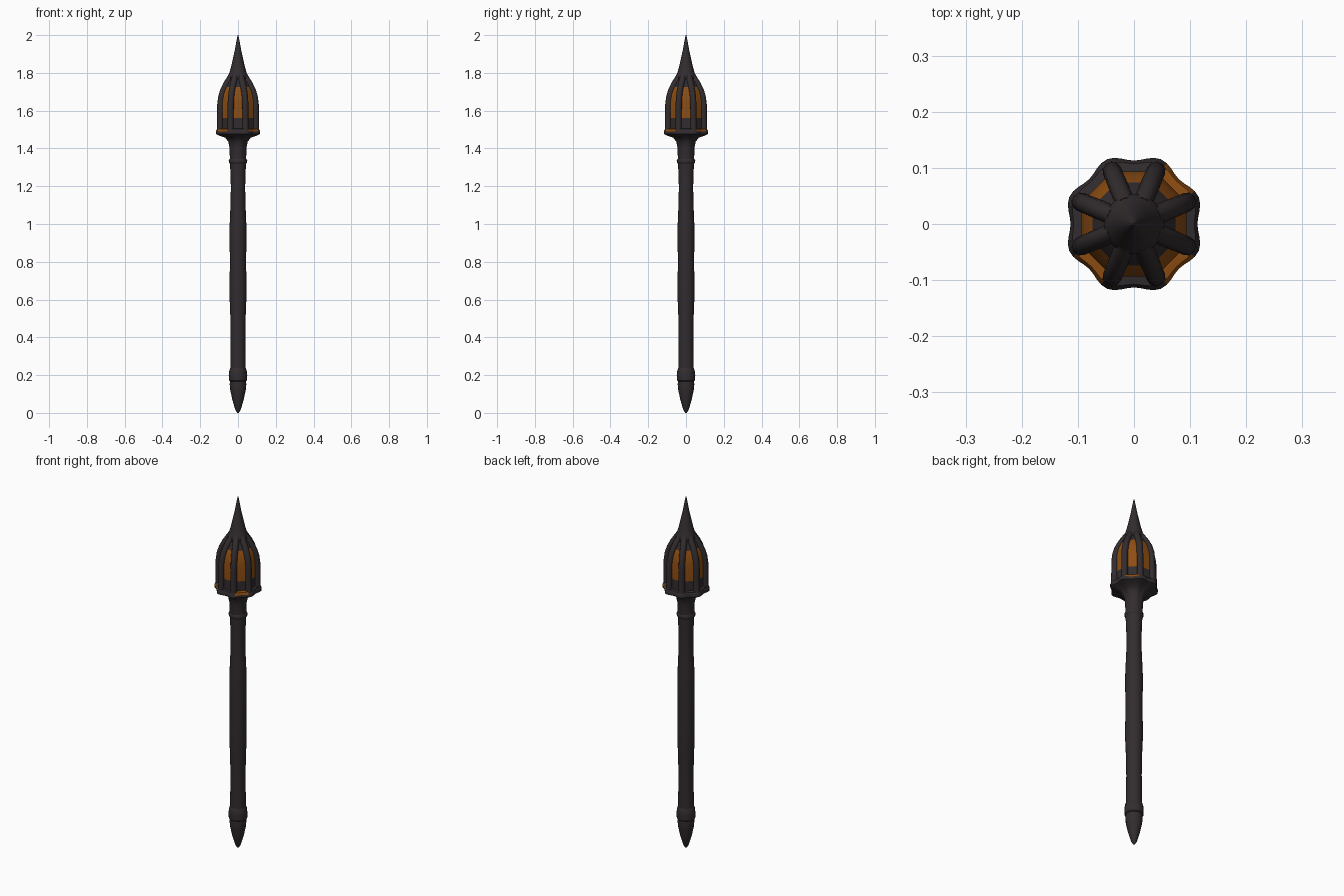
import bpy, bmesh
from math import cos, sin, pi, hypot

if "Cube" in bpy.data.objects:
    bpy.data.objects.remove(bpy.data.objects["Cube"])


def make_material(name, rgb):
    mat = bpy.data.materials.new(name)
    mat.use_nodes = True
    colour = (*rgb, 1.0)
    mat.diffuse_color = colour
    bsdf = mat.node_tree.nodes["Principled BSDF"]
    bsdf.inputs["Base Color"].default_value = colour
    bsdf.inputs["Roughness"].default_value = 0.8
    return mat


iron = make_material("dark iron", (0.032, 0.025, 0.027))
amber = make_material("amber glass", (0.27, 0.075, 0.006))


def smooth(obj, angle):
    bpy.ops.object.select_all(action='DESELECT')
    obj.select_set(True)
    bpy.context.view_layer.objects.active = obj
    bpy.ops.object.shade_smooth_by_angle(angle=angle)


def lathe(name, profile, sides, turn=0.0, lobes=None, is_amber=None, angle=0.7):
    """Revolve (radius, z) points; lobes gives each ring's eight-fold swelling."""
    bm = bmesh.new()
    rings = []
    for i, (r, z) in enumerate(profile):
        swell = lobes[i] if lobes else 0
        ring = []
        for k in range(sides):
            a = 2 * pi * k / sides + turn
            rr = r * (1 - swell * cos(8 * a))
            ring.append(bm.verts.new((rr * cos(a), rr * sin(a), z)))
        rings.append(ring)
    for low, high in zip(rings, rings[1:]):
        for k in range(sides):
            n = (k + 1) % sides
            bm.faces.new((low[k], low[n], high[n], high[k]))
    bm.faces.new(rings[0][::-1])
    bm.faces.new(rings[-1])
    bm.normal_update()
    if is_amber:
        for f in bm.faces:
            f.material_index = int(is_amber(f))
    mesh = bpy.data.meshes.new(name)
    bm.to_mesh(mesh)
    bm.free()
    mesh.materials.append(iron)
    mesh.materials.append(amber)
    obj = bpy.data.objects.new(name, mesh)
    bpy.context.collection.objects.link(obj)
    smooth(obj, angle)
    return obj


# Pointed foot, handle and its rings
lathe("foot_spike", [(0.004, 0), (0.014, 0.015), (0.03, 0.07), (0.041, 0.12),
                     (0.044, 0.15), (0.042, 0.178)], 16)
lathe("foot_ring", [(0.04, 0.165), (0.048, 0.172), (0.049, 0.2), (0.046, 0.225),
                    (0.04, 0.24)], 24)
lathe("handle", [(0.04, 0.17), (0.041, 0.26), (0.039, 0.4), (0.041, 0.52),
                 (0.045, 0.62), (0.045, 0.65), (0.043, 0.8), (0.045, 0.95),
                 (0.044, 1.0), (0.039, 1.12), (0.038, 1.2), (0.041, 1.29),
                 (0.044, 1.34)], 24)
lathe("neck_ring", [(0.04, 1.315), (0.048, 1.325), (0.049, 1.335), (0.044, 1.345)], 24)

# Flared, lobed cup that carries the lantern; some ledge faces glow
lathe("lantern_cup",
      [(0.043, 1.335), (0.045, 1.4), (0.052, 1.435), (0.068, 1.457), (0.1, 1.468),
       (0.117, 1.476), (0.119, 1.49), (0.112, 1.503), (0.085, 1.507)],
      64, lobes=[0, 0.01, 0.03, 0.045, 0.055, 0.055, 0.05, 0.04, 0],
      is_amber=lambda f: f.normal.z > 0.4
      and abs(f.calc_center_median().x * f.calc_center_median().y) > 0.0038
      and (f.calc_center_median().x > 0 or f.calc_center_median().y < 0)
      and hypot(*f.calc_center_median().xy) < 0.118)

# Eight-sided glass with dark sill and crown
lathe("lantern_glass",
      [(0.1, 1.49), (0.1, 1.56), (0.101, 1.65), (0.094, 1.69), (0.08, 1.725),
       (0.063, 1.755), (0.045, 1.78)], 8, turn=pi / 8, angle=0.5,
      is_amber=lambda f: 1.56 < f.calc_center_median().z < 1.72)

# Eight rounded ribs arching up to the cap
curve = bpy.data.curves.new("lantern_ribs", 'CURVE')
curve.dimensions = '3D'
curve.bevel_depth = 0.017
curve.bevel_resolution = 3
curve.use_fill_caps = True
path = [(0.106, 1.478), (0.103, 1.5), (0.102, 1.56), (0.101, 1.63), (0.096, 1.67),
        (0.085, 1.705), (0.068, 1.738), (0.05, 1.765), (0.036, 1.785)]
for k in range(8):
    a = pi / 8 + k * pi / 4
    spline = curve.splines.new('POLY')
    spline.points.add(len(path) - 1)
    for p, (r, z) in zip(spline.points, path):
        p.co = (r * cos(a), r * sin(a), z, 1)
curve.materials.append(iron)
ribs = bpy.data.objects.new("lantern_ribs", curve)
bpy.context.collection.objects.link(ribs)
bpy.ops.object.select_all(action='DESELECT')
ribs.select_set(True)
bpy.context.view_layer.objects.active = ribs
bpy.ops.object.convert(target='MESH')
smooth(bpy.context.view_layer.objects.active, 0.9)

# Slender spire on top
lathe("spire", [(0.044, 1.755), (0.053, 1.768), (0.054, 1.782), (0.046, 1.8),
                (0.036, 1.835), (0.027, 1.875), (0.017, 1.92), (0.009, 1.965),
                (0.002, 2.0)], 16)
